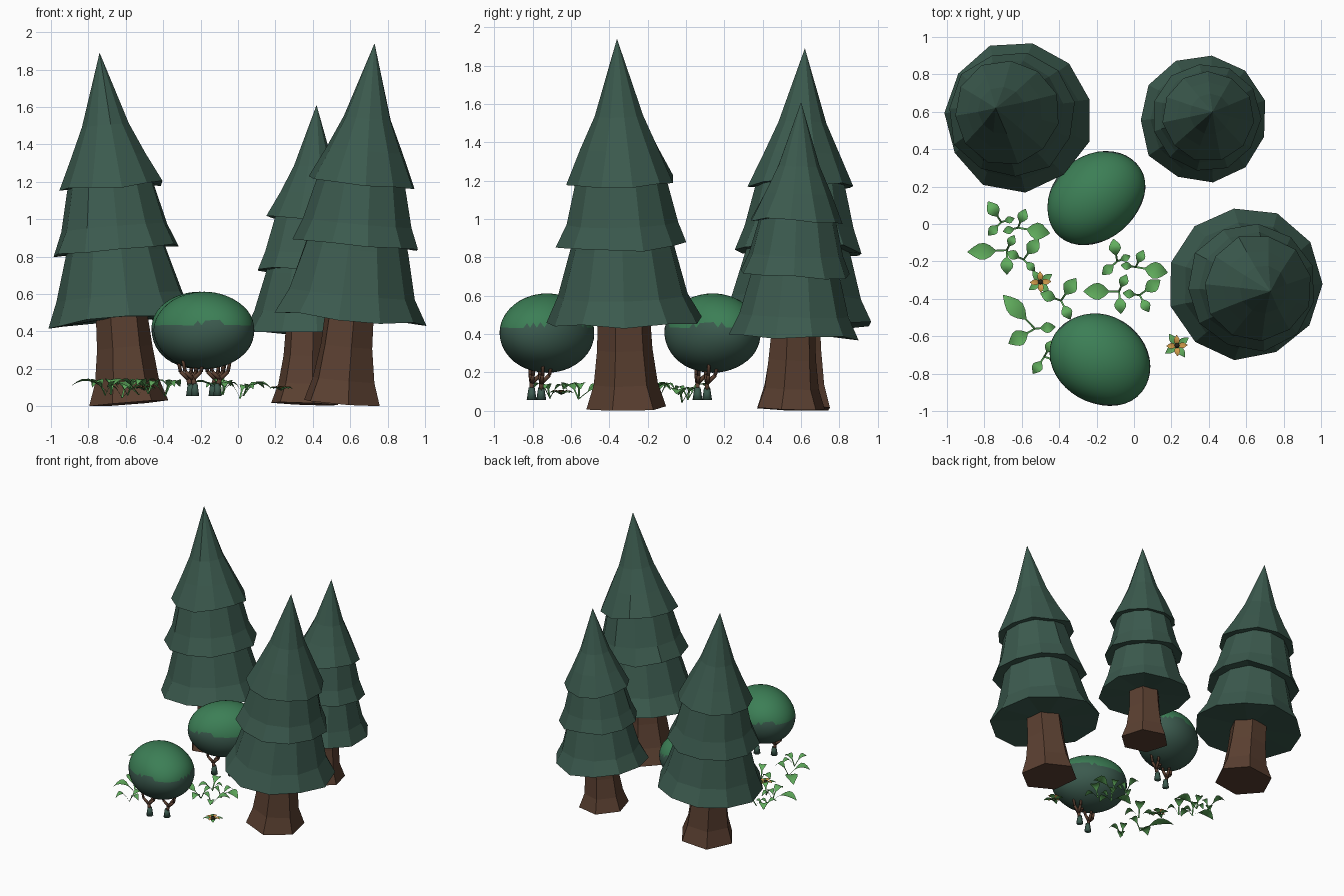
import bpy, bmesh, math, random
from mathutils import Vector, Matrix

if "Cube" in bpy.data.objects:
    bpy.data.objects.remove(bpy.data.objects["Cube"])

random.seed(4)


def material(name, rgb):
    m = bpy.data.materials.new(name)
    m.diffuse_color = (*rgb, 1)
    m.use_nodes = True
    m.node_tree.nodes["Principled BSDF"].inputs["Base Color"].default_value = m.diffuse_color
    return m


PINE = material("dark_pine_green", (0.044, 0.102, 0.076))
BARK = material("bark_brown", (0.102, 0.050, 0.030))
BUSH = material("bush_green", (0.045, 0.210, 0.092))
LEAF = material("leaf_green", (0.120, 0.420, 0.110))
PETAL = material("petal_orange", (0.650, 0.330, 0.070))
HEART = material("flower_heart_dark", (0.020, 0.020, 0.012))


def finish(name, bm, mats, smooth=False):
    bmesh.ops.recalc_face_normals(bm, faces=bm.faces)
    me = bpy.data.meshes.new(name)
    bm.to_mesh(me)
    bm.free()
    for m in mats:
        me.materials.append(m)
    for p in me.polygons:
        p.use_smooth = smooth
    ob = bpy.data.objects.new(name, me)
    bpy.context.collection.objects.link(ob)
    return ob


def bridge(bm, a, b):
    n = len(a)
    for i in range(n):
        bm.faces.new((a[i], a[(i + 1) % n], b[(i + 1) % n], b[i]))


# ---- Pine trees: leaning axis, three skirts, flared trunk ----
def tree(name, base, tip, height, s):
    base, tip = Vector(base), Vector(tip)
    lean = (tip - base) / height

    def ring(r, z, n, phase, jr=0.0, jz=0.0):
        c = base + lean * z
        out = []
        for i in range(n):
            a = math.tau * i / n + phase
            rr = r * (1 + random.uniform(-jr, jr))
            d = Vector((math.cos(a), math.sin(a))) * rr
            zz = max(0.0, z - lean.dot(d) + random.uniform(-jz, jz))
            out.append(bm.verts.new((c.x + d.x, c.y + d.y, zz)))
        return out

    tiers = [[(0.405, 0.47), (0.342, 0.60), (0.278, 0.84), (0.25, 0.95)],
             [(0.345, 0.86), (0.292, 0.98), (0.238, 1.20), (0.21, 1.28)],
             [(0.285, 1.20), (0.205, 1.37), (0.128, 1.54)]]
    k = height / 1.94
    for t, prof in enumerate(tiers):
        bm = bmesh.new()
        phase = random.random()
        rings = [ring(r * s, z * k, 11, phase, 0.03 if j == 0 else 0.015,
                      0.015 if j == 0 else 0.0) for j, (r, z) in enumerate(prof)]
        for a, b in zip(rings, rings[1:]):
            bridge(bm, a, b)
        # slightly hollow underside
        c = base + lean * prof[0][1] * k
        mid = bm.verts.new((c.x, c.y, prof[0][1] * k + 0.02))
        for i in range(11):
            bm.faces.new((rings[0][i], mid, rings[0][(i + 1) % 11]))
        if t == 2:
            top = bm.verts.new((tip.x, tip.y, height))
            for i in range(11):
                bm.faces.new((rings[-1][i], rings[-1][(i + 1) % 11], top))
        else:
            bm.faces.new(rings[-1])
        finish(f"{name}_skirt_{t + 1}", bm, [PINE])
    # trunk
    bm = bmesh.new()
    phase = random.random()
    prof = [(0.215, 0.015), (0.172, 0.14), (0.148, 0.32), (0.135, 0.56)]
    rings = [ring(r * s, z * k, 6, phase, 0.03) for r, z in prof]
    for a, b in zip(rings, rings[1:]):
        bridge(bm, a, b)
    bm.faces.new(rings[0])
    bm.faces.new(rings[-1])
    finish(f"{name}_trunk", bm, [BARK])


tree("left_tree", (-0.58, 0.56), (-0.74, 0.62), 1.89, 0.99)
tree("right_tree", (0.55, -0.31), (0.73, -0.36), 1.94, 1.0)
tree("back_tree", (0.355, 0.545), (0.42, 0.60), 1.61, 0.85)


# ---- Bushes: egg crown with lighter top, forked stems ----
def tube(bm, p, q, r1, r2, mi, n=6):
    p, q = Vector(p), Vector(q)
    rot = (q - p).to_track_quat('Z', 'Y').to_matrix().to_4x4()
    g = bmesh.ops.create_cone(bm, cap_ends=True, segments=n, radius1=r1, radius2=r2,
                              depth=(q - p).length,
                              matrix=Matrix.Translation((p + q) / 2) @ rot)
    for v in g["verts"]:
        for f in v.link_faces:
            f.material_index = mi


def bush(name, c, a, b, angle):
    bm = bmesh.new()
    bmesh.ops.create_icosphere(bm, subdivisions=4, radius=1)
    ca, sa = math.cos(angle), math.sin(angle)
    for v in bm.verts:
        x, y, z = v.co
        lump = 1 + 0.02 * math.sin(3 * x + 2 * y) * math.cos(3 * z + y)
        x, y = x * a * lump, y * b * lump
        v.co = (c[0] + x * ca - y * sa, c[1] + x * sa + y * ca, 0.405 + z * 0.207)
    for f in bm.faces:
        m = f.calc_center_median()
        f.material_index = int(m.z > 0.44 + 0.015 * math.sin(17 * m.x + 9 * m.y))
    finish(f"{name}_crown", bm, [PINE, BUSH], True)
    bm = bmesh.new()
    for dx, dy in ((-0.05, -0.08), (0.07, -0.03)):
        x, y = c[0] + dx, c[1] + dy
        tube(bm, (x, y, 0.055), (x, y, 0.12), 0.026, 0.016, 1)
        tube(bm, (x, y, 0.10), (x + dx * 0.2, y, 0.15), 0.014, 0.012, 0)
        for ex, ey in ((-0.06, -0.01), (0.02, 0.06), (0.06, 0.01)):
            elbow = (x + dx * 0.2 + ex * 0.7, y + ey * 0.7, 0.185)
            tube(bm, (x + dx * 0.2, y, 0.145), elbow, 0.012, 0.010, 0)
            tube(bm, elbow, (x + dx * 0.2 + ex, y + ey, 0.27), 0.010, 0.008, 0)
    finish(f"{name}_stems", bm, [BARK, PINE], True)


bush("back_bush", (-0.205, 0.14), 0.285, 0.225, math.radians(40))
bush("front_bush", (-0.18, -0.725), 0.28, 0.235, math.radians(-30))


# ---- Leaves: folded, arching blades ----
def blade(bm, p, tip, z0, rise, width, mi=0, stalk=0.3, n=7):
    p, tip = Vector(p), Vector(tip)
    d = tip - p
    side = Vector((-d.y, d.x)).normalized()
    rows = []
    for i in range(n + 1):
        t = i / n
        u = max(0, (t - stalk) / (1 - stalk))
        w = max(0.005 if t < 0.9 else 0.002, width * math.sin(math.pi * u ** 0.85))
        z = z0 + rise * math.sin(math.pi * 0.78 * t)
        c = p + d * t
        rows.append([bm.verts.new((c.x + side.x * w * k, c.y + side.y * w * k,
                                   z + abs(k) * w * 0.25)) for k in (-1, 0, 1)])
    for r, q in zip(rows, rows[1:]):
        for k in (0, 1):
            bm.faces.new((r[k], r[k + 1], q[k + 1], q[k])).material_index = mi


SPRIGS = [
    ((-0.71, 0.01), (-0.78, 0.12), (-0.78, -0.06), (-0.64, 0.03)),
    ((-0.62, -0.02), (-0.58, 0.08), (-0.45, -0.05), (-0.70, -0.04)),
    ((-0.68, -0.14), (-0.89, -0.15), (-0.68, -0.27), (-0.64, -0.06)),
    ((-0.59, -0.19), (-0.51, -0.08), (-0.53, -0.25), (-0.68, -0.15)),
    ((-0.09, -0.20), (-0.11, -0.08), (-0.17, -0.27), (-0.02, -0.17)),
    ((0.01, -0.23), (0.05, -0.14), (0.18, -0.26), (-0.07, -0.22)),
    ((-0.08, -0.36), (-0.27, -0.36), (-0.04, -0.27), (-0.07, -0.48)),
    ((0.03, -0.38), (0.14, -0.30), (0.08, -0.47), (-0.06, -0.37)),
    ((-0.39, -0.41), (-0.31, -0.29), (-0.50, -0.37), (-0.34, -0.51)),
    ((-0.53, -0.56), (-0.70, -0.38), (-0.67, -0.64), (-0.42, -0.55)),
    ((-0.48, -0.71), (-0.54, -0.80), (-0.43, -0.62), (-0.38, -0.74)),
]
for i, (c, *tips) in enumerate(SPRIGS):
    bm = bmesh.new()
    z0 = random.uniform(0.035, 0.065)
    for t in tips:
        length = (Vector(t) - Vector(c)).length
        blade(bm, c, t, z0, random.uniform(0.06, 0.085), min(0.046, 0.27 * length))
    finish(f"leaf_sprig_{i + 1}", bm, [LEAF], True)


# ---- Flowers: four green leaves, four petals, dark heart ----
for i, (x, y) in enumerate(((-0.50, -0.31), (0.23, -0.65))):
    bm = bmesh.new()
    for k in range(4):
        for r, w, z, turn, mi in ((0.075, 0.019, 0.083, 0.6, 0), (0.056, 0.016, 0.09, 0.05, 1)):
            a = turn + k * math.pi / 2
            blade(bm, (x, y), (x + r * math.cos(a), y + r * math.sin(a)),
                  z, 0.015, w, mi, 0.1)
    tube(bm, (x, y, 0.088), (x, y, 0.108), 0.016, 0.011, 2, 8)
    finish(f"flower_{i + 1}", bm, [LEAF, PETAL, HEART], True)
